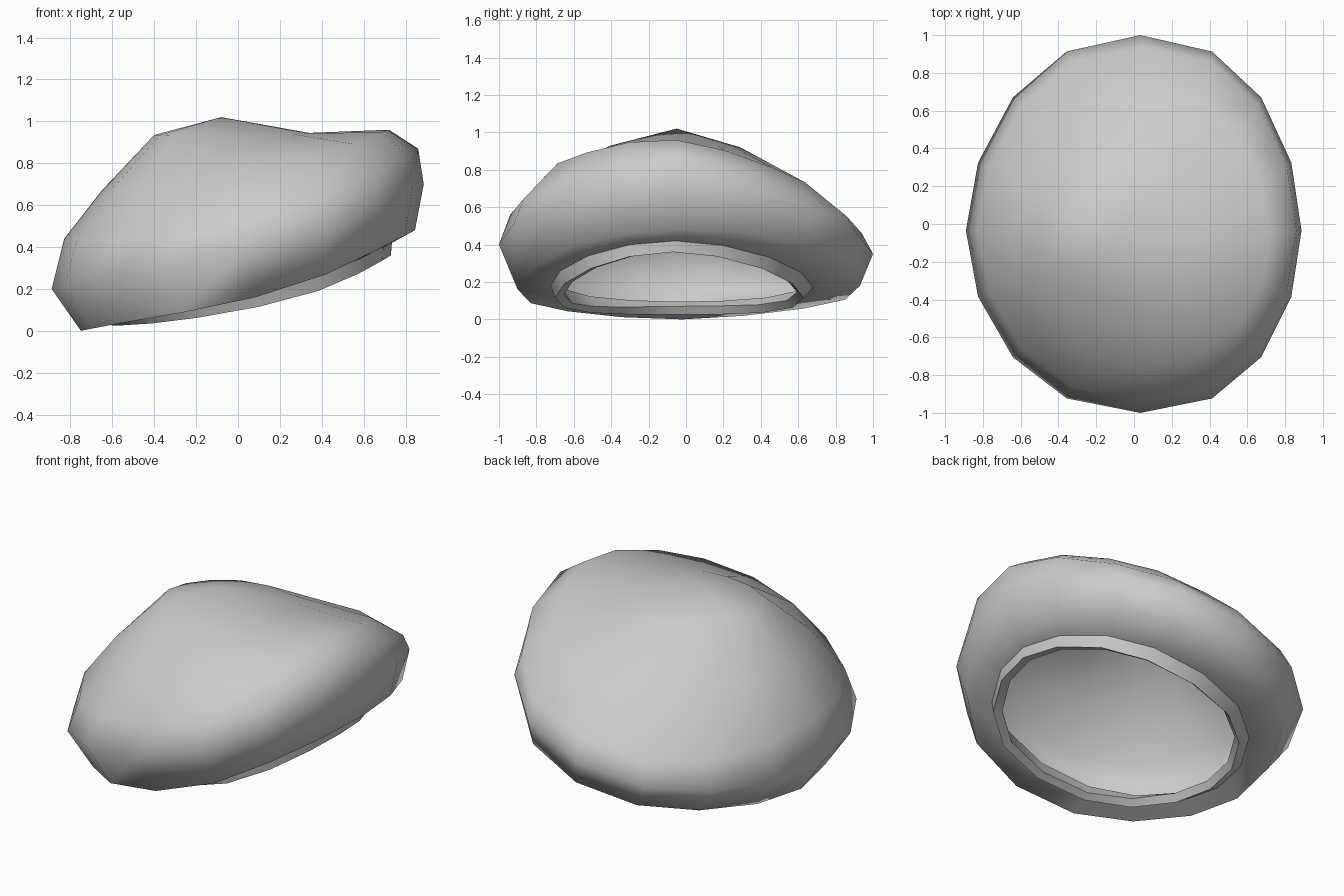
import bpy, bmesh
from math import cos, sin, pi, radians

if "Cube" in bpy.data.objects:
    bpy.data.objects.remove(bpy.data.objects["Cube"])

SIDES = 16

# Each ring: right (x, z), left (x, z), back (y, z), front (y, z), diagonal lift
RINGS = [
    ((0.73, 0.36), (-0.60, 0.025), (0.63, 0.115), (-0.70, 0.115), 0.0),    # band lower lip
    ((0.735, 0.42), (-0.645, 0.045), (0.68, 0.17), (-0.725, 0.18), 0.0),   # band top
    ((0.845, 0.48), (-0.75, 0.00), (0.93, 0.18), (-0.90, 0.16), 0.015),    # underside
    ((0.887, 0.70), (-0.89, 0.20), (1.00, 0.35), (-1.00, 0.40), 0.0),      # widest ring
    ((0.86, 0.87), (-0.83, 0.44), (0.94, 0.46), (-0.94, 0.56), -0.03),     # shoulder
    ((0.72, 0.96), (-0.65, 0.67), (0.70, 0.67), (-0.74, 0.78), -0.02),     # upper slope
    ((0.34, 0.945), (-0.40, 0.935), (0.29, 0.92), (-0.40, 0.93), 0.0),     # crown
]
APEX = (-0.08, -0.05, 1.02)


def bulge(v, power):
    """Signed power, so rings can be squarer or rounder than an ellipse."""
    return (1 if v > 0 else -1) * abs(v) ** power


def ring_points(right, left, back, front, lift):
    cx, rx = (right[0] + left[0]) / 2, (right[0] - left[0]) / 2
    cy, ry = (back[0] + front[0]) / 2, (back[0] - front[0]) / 2
    z0 = (right[1] + left[1] + back[1] + front[1]) / 4
    a, b = (right[1] - left[1]) / 2, (back[1] - front[1]) / 2
    c = (right[1] + left[1] - back[1] - front[1]) / 4
    for i in range(SIDES):
        t = 2 * pi * i / SIDES
        yield (cx + rx * bulge(cos(t), 0.87) + 0.035 * sin(t) ** 2,
               cy + ry * bulge(sin(t), 1.08) - 0.035 * cos(t) ** 2,
               z0 + a * cos(t) + b * sin(t) + c * cos(2 * t)
               + lift * (1 - cos(4 * t)) / 2)


# Soft cap: stacked tilted rings closed by a crown point
bm = bmesh.new()
loops = [[bm.verts.new(p) for p in ring_points(*r)] for r in RINGS]
for low, high in zip(loops, loops[1:]):
    for i in range(SIDES):
        j = (i + 1) % SIDES
        bm.faces.new((low[i], low[j], high[j], high[i]))
apex = bm.verts.new(APEX)
for i in range(SIDES):
    bm.faces.new((loops[-1][i], loops[-1][(i + 1) % SIDES], apex))

# Crisp crease where the band meets the underside
for i in range(SIDES):
    bm.edges.get((loops[1][i], loops[1][(i + 1) % SIDES])).smooth = False

mesh = bpy.data.meshes.new("cap")
bm.to_mesh(mesh)
bm.free()
cap = bpy.data.objects.new("cap", mesh)
bpy.context.collection.objects.link(cap)
bpy.context.view_layer.objects.active = cap
cap.select_set(True)

# Cloth thickness gives the inner lining and the flat lip
cloth = cap.modifiers.new("cloth", 'SOLIDIFY')
cloth.thickness = 0.05
cloth.offset = -1
bpy.ops.object.modifier_apply(modifier=cloth.name)
bpy.ops.object.shade_smooth_by_angle(angle=radians(72), keep_sharp_edges=True)
